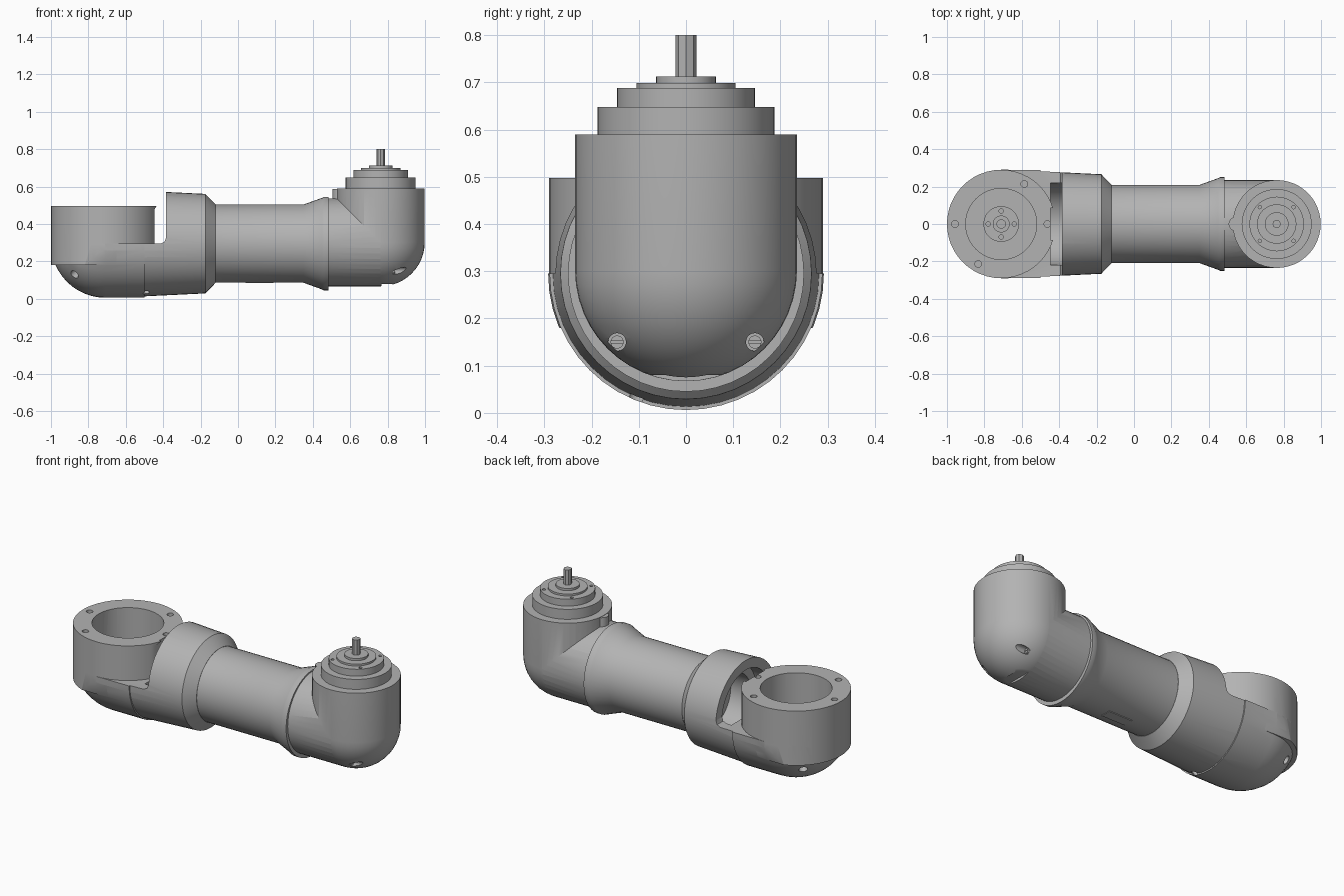
import bpy, bmesh, math
from mathutils import Matrix, Vector

cube = bpy.data.objects.get("Cube")
if cube:
    bpy.data.objects.remove(cube)

grey = bpy.data.materials.new("machined_grey")
grey.use_nodes = True
colour = (0.45, 0.45, 0.45, 1)
grey.diffuse_color = colour
grey.node_tree.nodes["Principled BSDF"].inputs["Base Color"].default_value = colour

AXIS_Z = 0.295      # height of the horizontal arm axis
CUP_X = -0.71       # vertical axis of the socket end
ELBOW_X = 0.763     # vertical axis of the shaft end
SIDES = 48


def finish(name, bm):
    bmesh.ops.remove_doubles(bm, verts=bm.verts, dist=1e-5)
    bmesh.ops.recalc_face_normals(bm, faces=bm.faces)
    mesh = bpy.data.meshes.new(name)
    bm.to_mesh(mesh)
    bm.free()
    mesh.materials.append(grey)
    obj = bpy.data.objects.new(name, mesh)
    bpy.context.collection.objects.link(obj)
    return obj


def lathe(name, profile, origin, direction=(0, 0, 1), sides=SIDES):
    """Turn (radius, distance) points around an axis; the ends are closed."""
    bm = bmesh.new()
    turn = Vector(direction).to_track_quat('Z', 'Y').to_matrix().to_4x4()
    place = Matrix.Translation(origin) @ turn
    rings = []
    for r, h in [(0, profile[0][1])] + profile + [(0, profile[-1][1])]:
        ring = []
        for i in range(sides):
            a = math.tau * i / sides
            ring.append(bm.verts.new(place @ Vector((r * math.cos(a), r * math.sin(a), h))))
        rings.append(ring)
    for low, high in zip(rings, rings[1:]):
        for i in range(sides):
            j = (i + 1) % sides
            bm.faces.new((low[i], low[j], high[j], high[i]))
    return finish(name, bm)


def rod(name, r, origin, length, direction=(0, 0, 1), sides=SIDES):
    return lathe(name, [(r, 0), (r, length)], origin, direction, sides)


def prism(name, outline, extrude):
    """Extrude a flat outline of 3D points."""
    bm = bmesh.new()
    face = bm.faces.new([bm.verts.new(p) for p in outline])
    new = bmesh.ops.extrude_face_region(bm, geom=[face])["geom"]
    verts = [v for v in new if isinstance(v, bmesh.types.BMVert)]
    bmesh.ops.translate(bm, verts=verts, vec=extrude)
    return finish(name, bm)


def side_prism(name, xz):
    return prism(name, [(x, -0.6, z) for x, z in xz], (0, 1.2, 0))


def combine(obj, other, operation):
    mod = obj.modifiers.new(operation, 'BOOLEAN')
    mod.operation = operation
    mod.solver = 'EXACT'
    mod.object = other
    bpy.context.view_layer.objects.active = obj
    bpy.ops.object.modifier_apply(modifier=mod.name)
    bpy.data.objects.remove(other)


def quarter(r, steps=12):
    """Points from the pole of a hemisphere up to its equator."""
    angles = [math.pi / 2 * i / steps for i in range(steps + 1)]
    return [(r * math.sin(a), -r * math.cos(a)) for a in angles]


# Socket housing: tapered shell, rounded in plan at its outer end
housing = lathe("socket_housing",
                [(0.292, -1.1), (0.292, CUP_X), (0.266, -0.175), (0.21, -0.12)],
                (0, 0, AXIS_Z), (1, 0, 0))
combine(housing, side_prism("cover_zone", [
    (-1.2, -0.1), (-0.535, -0.1), (-0.535, 0.13), (-0.545, 0.163),
    (-0.575, 0.18), (-1.2, 0.18)]), 'DIFFERENCE')
arc = [math.pi / 2 + math.pi * i / 24 for i in range(25)]
plan = [(CUP_X + 0.29 * math.cos(a), 0.29 * math.sin(a), -0.2) for a in arc]
plan += [(CUP_X, -0.4, -0.2), (0.1, -0.4, -0.2), (0.1, 0.4, -0.2), (CUP_X, 0.4, -0.2)]
combine(housing, prism("plan_limit", plan, (0, 0, 1.2)), 'INTERSECT')

# Domed bottom cover, set slightly inside the shell
dome = [(r, CUP_X + h) for r, h in quarter(0.289)] + [(0.289, -0.5)]
combine(housing, lathe("cover", dome, (0, 0, AXIS_Z), (1, 0, 0)), 'UNION')

# Clearance above the saddle, with a small fillet
combine(housing, side_prism("gap", [
    (-1.2, AXIS_Z), (-0.415, AXIS_Z), (-0.394, 0.304), (-0.385, 0.325),
    (-0.385, 0.8), (-1.2, 0.8)]), 'DIFFERENCE')

# Upright socket, its bore, and the bore into the arm collar
combine(housing, rod("cup", 0.29, (CUP_X, 0, 0.285), 0.212), 'UNION')
combine(housing, rod("cup_bore", 0.19, (CUP_X, 0, 0.25), 0.4), 'DIFFERENCE')
combine(housing, lathe("collar_bore",
                       [(0.22, -0.447), (0.22, -0.3), (0.17, -0.3), (0.17, -0.17)],
                       (0, 0, AXIS_Z), (1, 0, 0)), 'DIFFERENCE')

# Bolt holes in the socket rim
for degrees in (0, 60, 180, 240):
    a = math.radians(degrees)
    spot = (CUP_X + 0.247 * math.cos(a), 0.247 * math.sin(a), 0.42)
    combine(housing, rod("rim_hole", 0.018, spot, 0.2, sides=16), 'DIFFERENCE')

# Screw holes in the cover and shell
centre = Vector((CUP_X, 0, AXIS_Z))
for side in (-1, 1):
    out = Vector((-0.165, side * 0.17, -0.165)).normalized()
    combine(housing, rod("cover_hole", 0.024, centre + out * 0.25, 0.1, out, 16), 'DIFFERENCE')
    out = Vector((0, side * 0.4, -1)).normalized()
    base = Vector((-0.49, 0, AXIS_Z)) + out * 0.255
    combine(housing, rod("shell_hole", 0.018, base, 0.1, out, 16), 'DIFFERENCE')

# Hub on the socket floor
hub = lathe("socket_hub", [(0.095, 0.245), (0.095, 0.265), (0.045, 0.265),
                           (0.045, 0.275), (0.025, 0.275), (0.025, 0.285)], (CUP_X, 0, 0))
for i in range(4):
    a = math.pi / 2 * i
    spot = (CUP_X + 0.07 * math.cos(a), 0.07 * math.sin(a), 0.252)
    combine(hub, rod("hub_hole", 0.012, spot, 0.1, sides=12), 'DIFFERENCE')

# Arm tube with flared end, and a small plate beneath
tube = lathe("arm_tube", [(0.209, -0.13), (0.209, 0.35), (0.245, 0.45), (0.25, 0.46),
                          (0.25, 0.485)], (0, 0, AXIS_Z), (1, 0, 0))
plate = side_prism("arm_plate", [(0.04, 0.084), (0.19, 0.084), (0.19, 0.1), (0.04, 0.1)])
plate.scale.y = 0.05

# Elbow: domed upright body with stepped top, mitred into the arm
body = [(r, 0.302 + h) for r, h in quarter(0.235)]
elbow = lathe("elbow", body + [
    (0.235, 0.59), (0.187, 0.59), (0.187, 0.648), (0.146, 0.648), (0.146, 0.688),
    (0.105, 0.688), (0.105, 0.699), (0.063, 0.699), (0.063, 0.712)], (ELBOW_X, 0, 0))
combine(elbow, rod("elbow_sleeve", 0.235, (0.47, 0, 0.302), ELBOW_X - 0.47, (1, 0, 0)), 'UNION')

# Slot beneath the dome
combine(elbow, prism("dome_slot", [(0.768, -0.085, 0), (0.825, -0.085, 0),
                                   (0.825, 0.085, 0), (0.768, 0.085, 0)],
                     (0, 0, 0.08)), 'DIFFERENCE')

# Recessed slotted screws in the dome, and bolt holes on the top step
parts = [housing, hub, tube, plate]
for side in (-1, 1):
    y = side * 0.146
    combine(elbow, rod("screw_hole", 0.019, (0.83, y, 0.15), 0.2, (1, 0, 0), 20), 'DIFFERENCE')
    screw = rod("dome_screw", 0.014, (0.82, y, 0.15), 0.02, (1, 0, 0), 16)
    slot = prism("screw_slot", [(0.836, y - 0.03, 0.148), (0.85, y - 0.03, 0.148),
                                (0.85, y + 0.03, 0.148), (0.836, y + 0.03, 0.148)],
                 (0, 0, 0.004))
    combine(screw, slot, 'DIFFERENCE')
    parts.append(screw)
    for x in (-0.09, 0.09):
        spot = (ELBOW_X + x, side * 0.09, 0.66)
        combine(elbow, rod("step_hole", 0.009, spot, 0.1, sides=12), 'DIFFERENCE')
parts.append(elbow)

# Output shaft and the locating pin beside the elbow
parts.append(rod("output_shaft", 0.022, (ELBOW_X, 0, 0.7), 0.1, sides=8))
parts.append(rod("locating_pin", 0.037, (0.543, 0, 0.48), 0.108, sides=24))

# Smooth the curved surfaces, keep machined edges sharp
bpy.ops.object.select_all(action='DESELECT')
for obj in parts:
    obj.select_set(True)
bpy.context.view_layer.objects.active = housing
bpy.ops.object.shade_smooth_by_angle(angle=math.radians(28))
